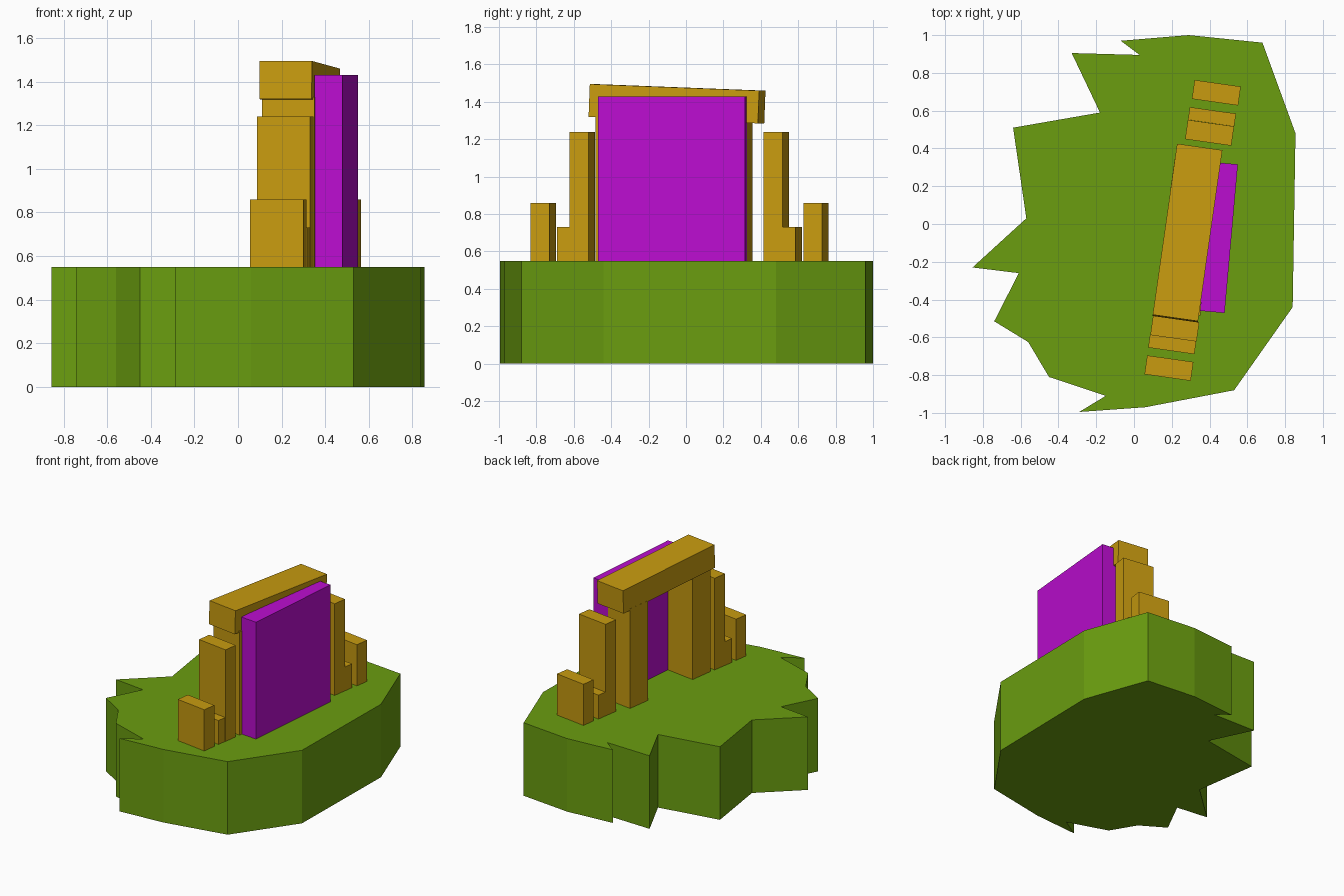
import bpy
import bmesh
from math import radians

if "Cube" in bpy.data.objects:
    bpy.data.objects.remove(bpy.data.objects["Cube"], do_unlink=True)


def material(name, rgb):
    mat = bpy.data.materials.new(name)
    mat.use_nodes = True
    mat.diffuse_color = (*rgb, 1)
    mat.node_tree.nodes["Principled BSDF"].inputs["Base Color"].default_value = (*rgb, 1)
    return mat


GREEN = material("grass green", (0.145, 0.34, 0.005))
GOLD = material("golden stone", (0.58, 0.33, 0.005))
PURPLE = material("portal purple", (0.50, 0.004, 0.63))

GROUND = 0.55
SUNK = 0.02  # parts sit slightly into the ground
TURN = 8.1


def add_object(name, bm, mat):
    mesh = bpy.data.meshes.new(name)
    bmesh.ops.recalc_face_normals(bm, faces=bm.faces)
    bm.to_mesh(mesh)
    bm.free()
    mesh.materials.append(mat)
    obj = bpy.data.objects.new(name, mesh)
    bpy.context.collection.objects.link(obj)
    return obj


def box(name, center, size, mat, turn=TURN, tilt=0):
    bm = bmesh.new()
    bmesh.ops.create_cube(bm, size=1)
    bmesh.ops.scale(bm, vec=size, verts=bm.verts)
    obj = add_object(name, bm, mat)
    obj.location = center
    obj.rotation_euler = (radians(tilt), 0, radians(-turn))
    return obj


def standing_box(name, x, y, width, length, top, mat, turn=TURN):
    bottom = GROUND - SUNK
    return box(name, (x, y, (top + bottom) / 2), (width, length, top - bottom), mat, turn)


# Jagged floating ground slab
outline = [(-0.07, 0.97), (0.29, 1.0), (0.68, 0.96), (0.855, 0.48), (0.84, -0.44),
           (0.53, -0.88), (0.06, -0.97), (-0.29, -0.995), (-0.15, -0.91),
           (-0.45, -0.81), (-0.56, -0.625), (-0.74, -0.515), (-0.61, -0.26),
           (-0.855, -0.23), (-0.57, 0.03), (-0.64, 0.51), (-0.18, 0.59),
           (-0.33, 0.905), (0.03, 0.895)]
bm = bmesh.new()
base = bm.faces.new([bm.verts.new((x, y, 0)) for x, y in outline])
raised = bmesh.ops.extrude_face_region(bm, geom=[base], use_keep_orig=True)["geom"]
bmesh.ops.translate(bm, vec=(0, 0, GROUND),
                    verts=[v for v in raised if isinstance(v, bmesh.types.BMVert)])
add_object("ground_slab", bm, GREEN)

# Gate: two pillars and a slightly sloping lintel
standing_box("front_pillar", 0.243, -0.378, 0.243, 0.18, 1.33, GOLD)
standing_box("back_pillar", 0.325, 0.249, 0.243, 0.18, 1.30, GOLD)
box("lintel", (0.283, -0.048, 1.39), (0.242, 0.915, 0.175), GOLD, tilt=-2.2)

# Stepped stones on either side of the gate
stones = {
    "tall_stone": (0.103, 1.24, (0.216, -0.554), (0.400, 0.483)),
    "low_stone": (0.068, 0.73, (0.202, -0.638), (0.413, 0.568)),
    "end_stone": (0.101, 0.86, (0.185, -0.763), (0.436, 0.695)),
}
for name, (length, top, front, back) in stones.items():
    standing_box("front_" + name, *front, 0.247, length, top, GOLD)
    standing_box("back_" + name, *back, 0.247, length, top, GOLD)

# Portal panel leaning against the gate
standing_box("portal_panel", 0.45, -0.072, 0.13, 0.79, 1.43, PURPLE, turn=5.1)
